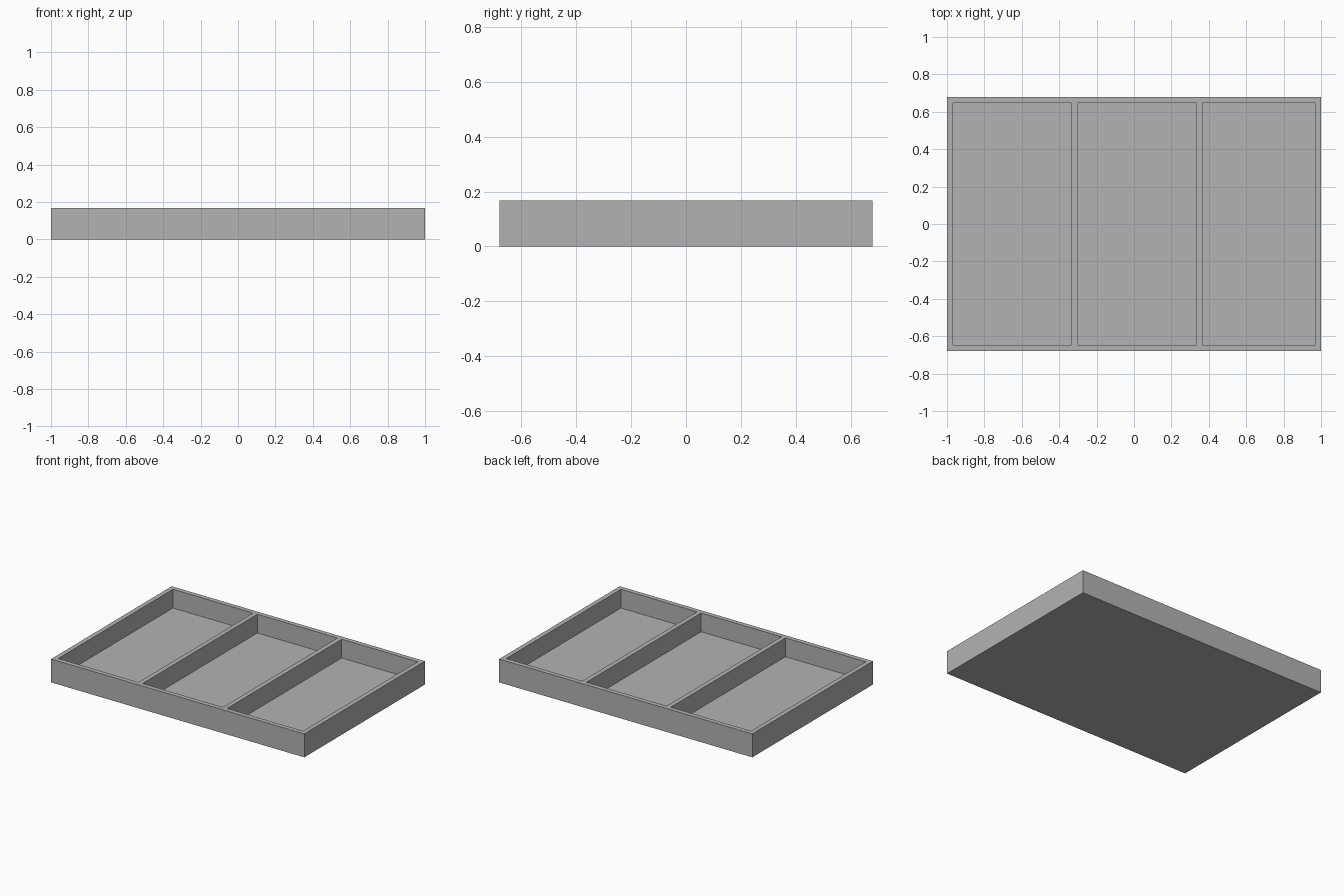
import bpy

cube = bpy.data.objects.get("Cube")
if cube:
    bpy.data.objects.remove(cube, do_unlink=True)

WIDTH, DEPTH, HEIGHT = 2.0, 1.36, 0.167
WALL = WIDTH / 60          # thickness of walls, dividers and floor

grey = bpy.data.materials.new("plain grey")
grey.use_nodes = True
colour = (0.45, 0.45, 0.45, 1)
grey.diffuse_color = colour
grey.node_tree.nodes["Principled BSDF"].inputs["Base Color"].default_value = colour


def box(name, x0, x1, depth, z0, z1):
    """Box spanning x0..x1 and z0..z1, centred on y."""
    bpy.ops.mesh.primitive_cube_add(size=1, location=((x0 + x1) / 2, 0, (z0 + z1) / 2))
    ob = bpy.context.object
    ob.name = name
    ob.scale = (x1 - x0, depth, z1 - z0)
    bpy.ops.object.transform_apply(location=True, rotation=False, scale=True)
    ob.data.materials.append(grey)
    return ob


# Solid block that becomes the tray
tray = box("divided_tray", -WIDTH / 2, WIDTH / 2, DEPTH, 0, HEIGHT)

# Hollow out three compartments; the one at +x is slightly narrower
x = -WIDTH / 2 + WALL
for cells in (19, 19, 18):
    cutter = box("compartment_cutter", x, x + cells * WALL,
                 DEPTH - 2 * WALL, WALL, HEIGHT + WALL)
    cutter.hide_render = True
    x += (cells + 1) * WALL

    cut = tray.modifiers.new("compartment", 'BOOLEAN')
    cut.operation = 'DIFFERENCE'
    cut.solver = 'EXACT'
    cut.object = cutter
    bpy.context.view_layer.objects.active = tray
    bpy.ops.object.modifier_apply(modifier=cut.name)
    bpy.data.objects.remove(cutter, do_unlink=True)
